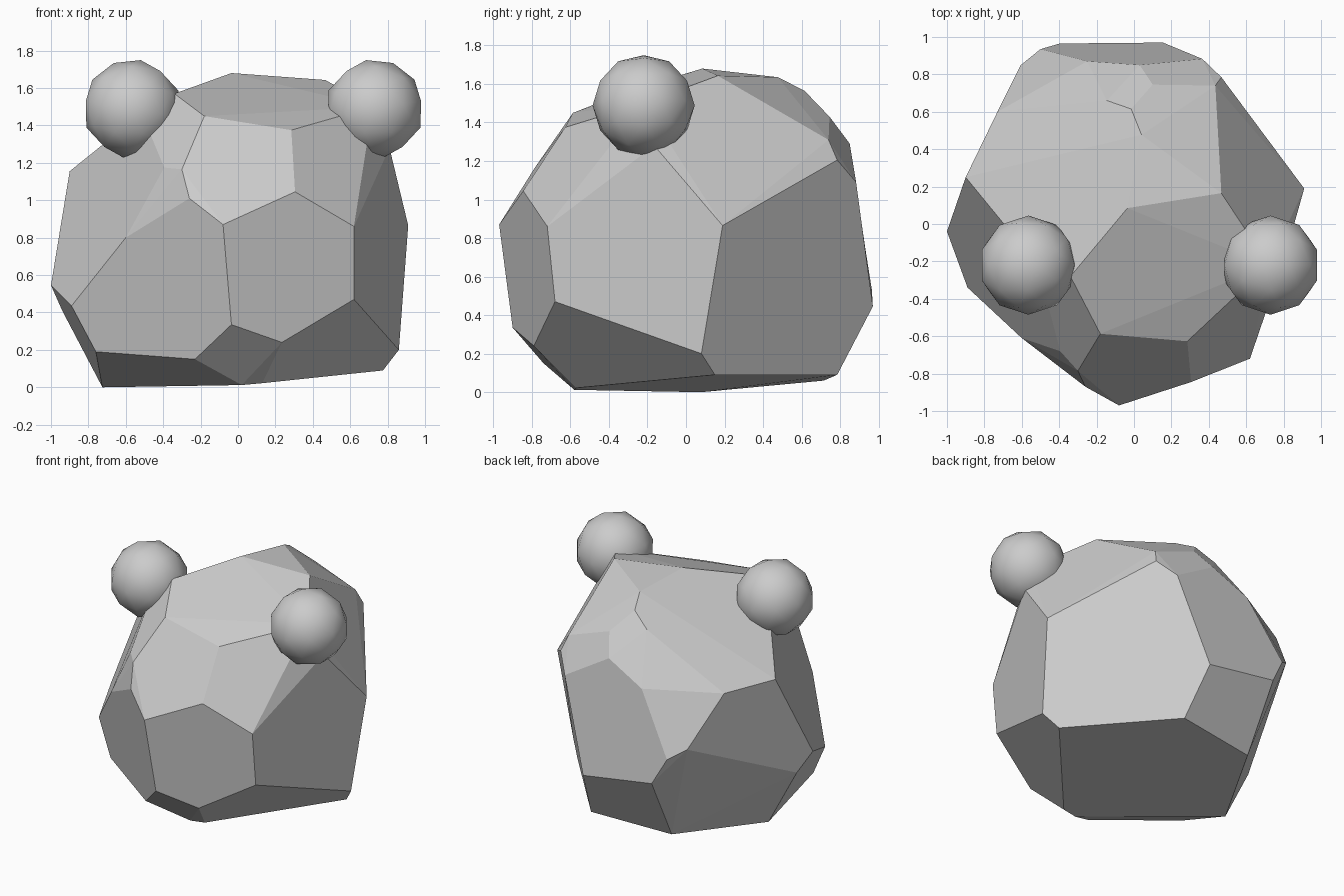
import bpy, bmesh
from mathutils import Matrix, Vector

# Corner points of the faceted boulder, grouped by side
FRONT = [(-.89, -.34, .435), (-.76, -.39, .19), (-.23, -.74, .15), (-.035, -.90, .335),
         (.235, -.79, .24), (.62, -.68, .47), (.62, -.72, .86), (-.08, -.97, .87),
         (.305, -.845, 1.045), (-.26, -.87, 1.01), (-.3, -.785, 1.165),
         (-.395, -.68, 1.175), (-.6, -.61, .80), (-.18, -.587, 1.45), (.285, -.627, 1.375)]
SIDES = [(-1, -.04, .545), (-.9, .25, 1.155), (-.94, .06, .41), (.86, .08, .2),
         (.91, .19, .865), (.81, -.165, 1.28), (.72, -.22, 1.5), (-.515, -.22, 1.465)]
TOP = [(-.34, -.28, 1.57), (-.035, .085, 1.68), (.467, .165, 1.643), (.04, .477, 1.635),
       (-.015, .615, 1.565), (.1, .745, 1.43), (-.145, .66, 1.475)]
BACK = [(.467, .785, 1.205), (.435, .74, 1.31), (.03, .85, 1.29), (.365, .883, 1.09),
        (.155, .97, .445), (-.397, .965, .53), (-.5, .935, .72), (-.605, .85, .79),
        (-.73, .60, 1.14), (-.25, .87, 1.15)]
BASE = [(-.725, .08, 0), (.02, -.58, .012), (.13, -.57, .022), (.775, .15, .09),
        (.22, .785, .09), (-.385, .715, .06)]


def finish(name, bm, smooth):
    bmesh.ops.recalc_face_normals(bm, faces=bm.faces)
    me = bpy.data.meshes.new(name)
    for f in bm.faces:
        f.smooth = smooth
    bm.to_mesh(me)
    bm.free()
    ob = bpy.data.objects.new(name, me)
    bpy.context.collection.objects.link(ob)
    return ob


# Boulder body: convex hull with near-flat facets merged
bm = bmesh.new()
for p in FRONT + SIDES + TOP + BACK + BASE:
    bm.verts.new(p)
bmesh.ops.convex_hull(bm, input=bm.verts)
bmesh.ops.delete(bm, geom=[v for v in bm.verts if not v.link_faces], context='VERTS')
bmesh.ops.dissolve_limit(bm, angle_limit=0.06, verts=bm.verts, edges=bm.edges)
finish("boulder_body", bm, False)

# Pair of mirrored round ears
for name, x, side in (("right_ear", .73, 1), ("left_ear", -.565, -1)):
    bm = bmesh.new()
    bmesh.ops.create_icosphere(bm, subdivisions=2, radius=.265)
    m = (Matrix.Translation((x, -.22, 1.488)) @ Matrix.Diagonal((side, 1, 1, 1))
         @ Matrix.Rotation(-.17, 4, 'Y'))
    bmesh.ops.transform(bm, matrix=m, verts=bm.verts)
    finish(name, bm, True)
